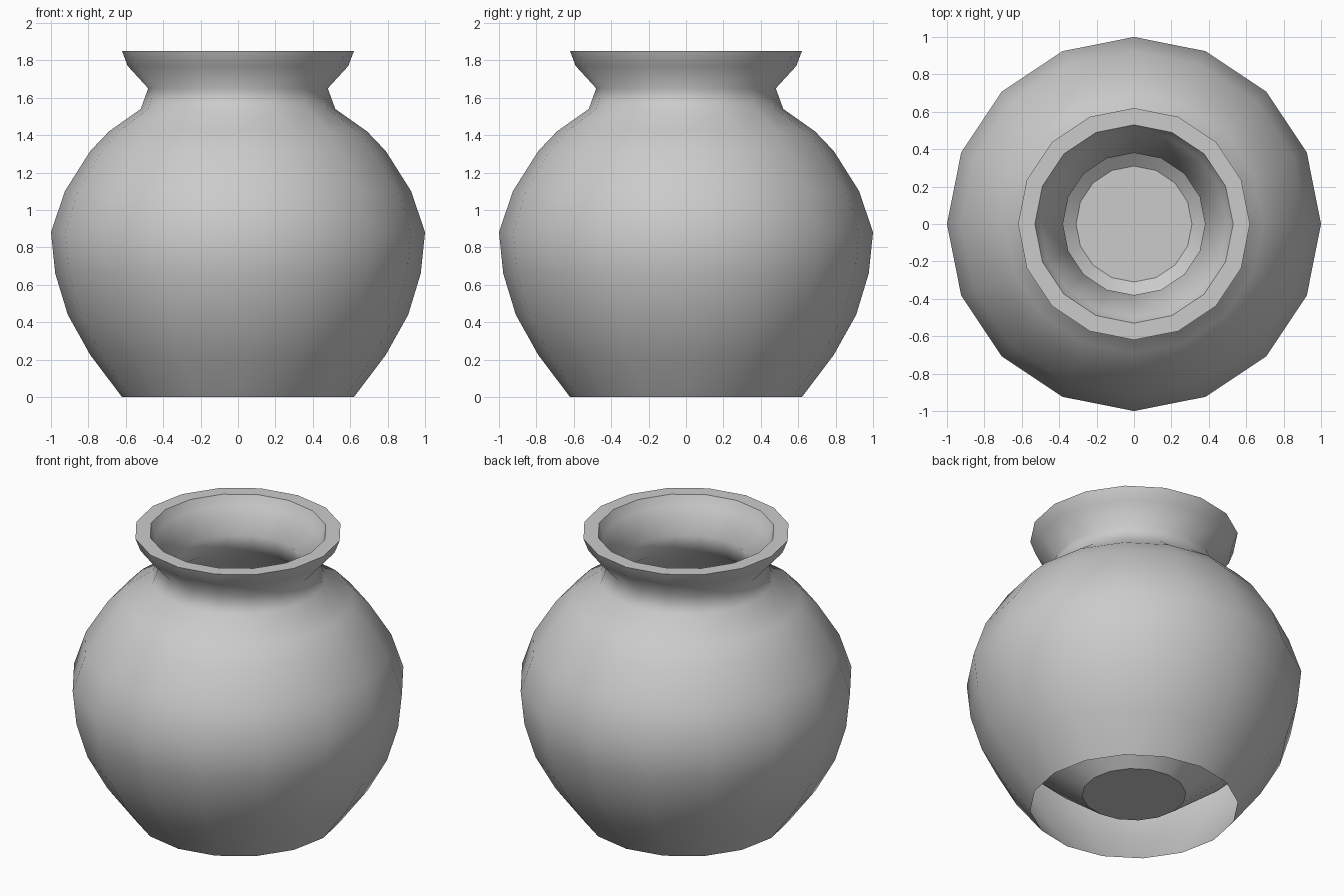
import bpy, bmesh
from math import cos, sin, tau

cube = bpy.data.objects.get("Cube")
if cube:
    bpy.data.objects.remove(cube)

SIDES = 16

clay = bpy.data.materials.new("grey_clay")
clay.use_nodes = True
clay.diffuse_color = (0.6, 0.6, 0.6, 1)
clay.node_tree.nodes["Principled BSDF"].inputs["Base Color"].default_value = clay.diffuse_color

# (radius, height): outer wall from the open foot up to the rim
outer = [(.62, 0), (.79, .225), (.91, .44), (.977, .66), (1, .88), (.926, 1.1),
         (.79, 1.315), (.69, 1.42), (.52, 1.54), (.48, 1.65), (.59, 1.77), (.62, 1.85)]
# inner wall from the rim down to the raised floor
inner = [(.53, 1.85), (.5, 1.79), (.38, 1.65), (.43, 1.51), (.63, 1.34), (.71, 1.25),
         (.84, 1.06), (.9, .87), (.88, .68), (.81, .5), (.64, .34), (.31, .083)]


def ring(bm, radius, z):
    return [bm.verts.new((radius * cos(tau * i / SIDES), radius * sin(tau * i / SIDES), z))
            for i in range(SIDES)]


bm = bmesh.new()
rings = [ring(bm, r, z) for r, z in outer + inner]
rim = len(outer) - 1
for k, (low, high) in enumerate(zip(rings, rings[1:])):
    for i in range(SIDES):
        j = (i + 1) % SIDES
        face = bm.faces.new((low[i], low[j], high[j], high[i]))
        face.smooth = k != rim      # flat lip

# flat inside floor
floor = bm.faces.new(rings[-1])
floor.smooth = False

# crisp edges around the lip and the floor
for edge in bm.edges:
    if any(not f.smooth for f in edge.link_faces):
        edge.smooth = False

mesh = bpy.data.meshes.new("vase")
bm.to_mesh(mesh)
bm.free()
mesh.materials.append(clay)
vase = bpy.data.objects.new("vase", mesh)
bpy.context.collection.objects.link(vase)
